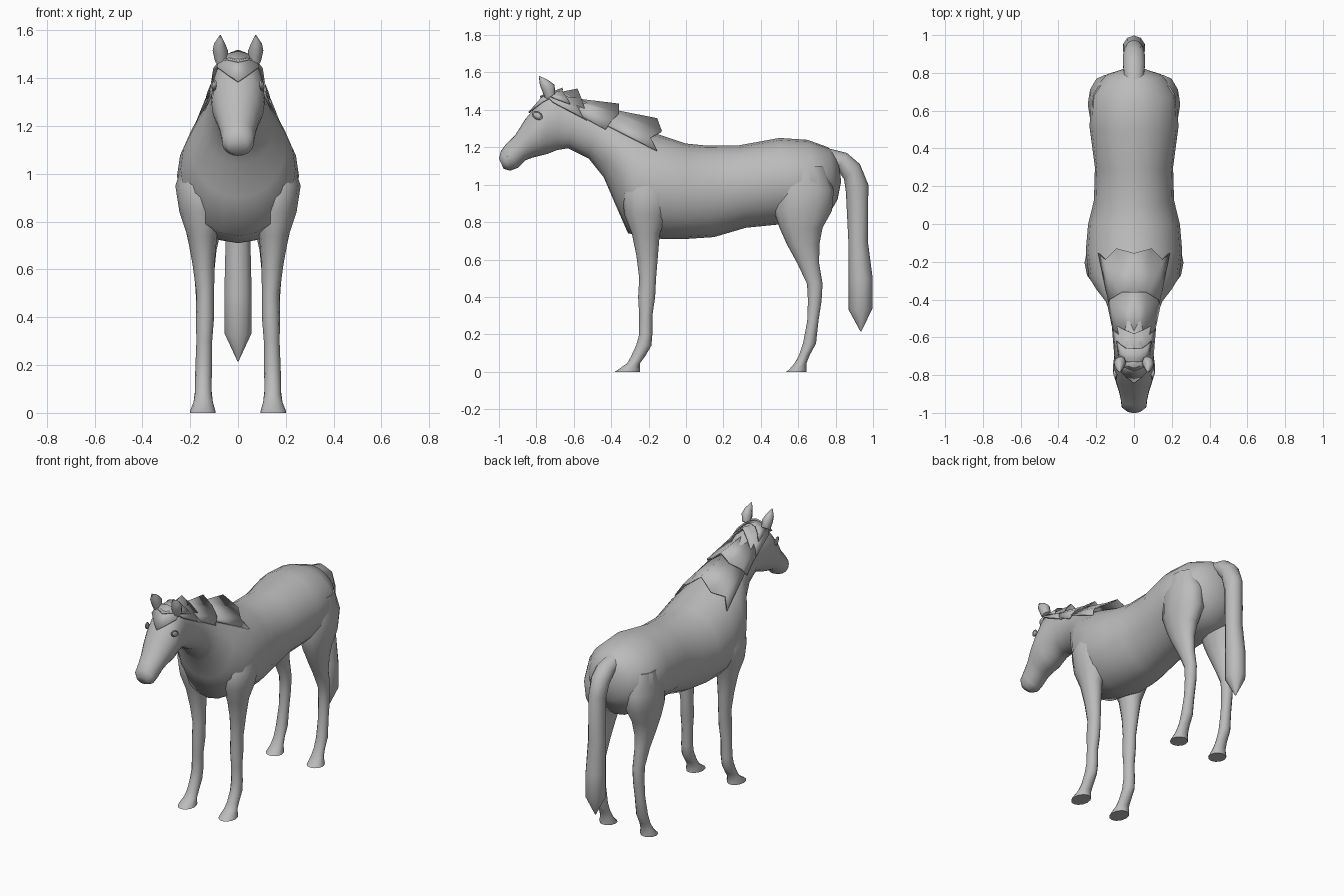
import bpy
import math
from mathutils import Vector

default_cube = bpy.data.objects.get("Cube")
if default_cube:
    bpy.data.objects.remove(default_cube, do_unlink=True)

# One plain grey for the whole animal
grey = bpy.data.materials.new("plain grey")
grey.use_nodes = True
colour = (0.5, 0.5, 0.5, 1)
grey.diffuse_color = colour
grey.node_tree.nodes["Principled BSDF"].inputs["Base Color"].default_value = colour


def add_object(name, verts, faces, smooth_angle=60):
    mesh = bpy.data.meshes.new(name)
    mesh.from_pydata(verts, [], faces)
    mesh.materials.append(grey)
    obj = bpy.data.objects.new(name, mesh)
    bpy.context.collection.objects.link(obj)
    bpy.ops.object.select_all(action="DESELECT")
    obj.select_set(True)
    bpy.context.view_layer.objects.active = obj
    bpy.ops.object.mode_set(mode="EDIT")
    bpy.ops.mesh.select_all(action="SELECT")
    bpy.ops.mesh.normals_make_consistent(inside=False)
    bpy.ops.object.mode_set(mode="OBJECT")
    bpy.ops.object.shade_smooth_by_angle(angle=math.radians(smooth_angle))
    return obj


def loft(name, rings, sides=16, smooth_angle=60):
    """Skin elliptical rings, each given as (centre, first axis, second axis)."""
    verts, faces = [], []
    for centre, u, v in rings:
        for i in range(sides):
            a = math.tau * i / sides
            verts.append(centre + u * math.sin(a) + v * math.cos(a))
    for r in range(len(rings) - 1):
        for i in range(sides):
            a, b = r * sides + i, r * sides + (i + 1) % sides
            faces.append((a, b, b + sides, a + sides))
    faces.append(tuple(range(sides)))
    faces.append(tuple(range(len(verts) - sides, len(verts))))
    return add_object(name, verts, faces, smooth_angle)


def spine_ring(top_y, top_z, low_y, low_z, half_width):
    top, low = Vector((0, top_y, top_z)), Vector((0, low_y, low_z))
    return (top + low) / 2, Vector((half_width, 0, 0)), (top - low) / 2


def level_ring(side, z, front, back, inner, outer):
    centre = Vector((side * (inner + outer) / 2, (front + back) / 2, z))
    return centre, Vector(((outer - inner) / 2, 0, 0)), Vector((0, (back - front) / 2, 0))


# Trunk, neck and head: top point, bottom point, half width
trunk = [
    (.81, 1.15, .83, 1.02, .05), (.76, 1.2, .81, .92, .15),
    (.65, 1.24, .74, .8, .23), (.5, 1.25, .52, .79, .235),
    (.28, 1.21, .32, .77, .207), (.1, 1.21, .15, .72, .212),
    (0, 1.22, 0, .71, .243), (-.15, 1.27, -.13, .71, .255),
    (-.25, 1.3, -.31, .74, .24), (-.31, 1.33, -.38, .9, .2),
    (-.38, 1.37, -.44, 1.04, .15), (-.47, 1.42, -.52, 1.14, .118),
    (-.57, 1.46, -.63, 1.195, .102), (-.67, 1.5, -.69, 1.185, .102),
    (-.74, 1.5, -.74, 1.165, .11), (-.8, 1.42, -.78, 1.155, .11),
    (-.86, 1.35, -.82, 1.145, .095), (-.91, 1.27, -.86, 1.13, .08),
    (-.96, 1.22, -.9, 1.09, .07), (-.99, 1.18, -.94, 1.075, .066),
    (-1, 1.14, -.975, 1.085, .04),
]
loft("body_and_head", [spine_ring(*r) for r in trunk], 20)

# Legs: height, front, back, inner side, outer side
front_leg = [
    (1.08, -.27, -.12, .12, .22), (.95, -.34, -.07, .06, .262),
    (.84, -.33, -.1, .06, .245), (.74, -.29, -.14, .088, .212),
    (.62, -.265, -.15, .098, .19), (.5, -.25, -.16, .1, .174),
    (.4, -.256, -.165, .1, .176), (.3, -.25, -.18, .108, .174),
    (.2, -.25, -.18, .108, .178), (.14, -.267, -.185, .11, .18),
    (.08, -.295, -.22, .11, .18), (.045, -.315, -.247, .105, .186),
    (.01, -.365, -.245, .095, .2), (0, -.38, -.245, .095, .2),
]
hind_leg = [
    (1.1, .54, .74, .1, .22), (.97, .48, .79, .06, .245),
    (.86, .47, .78, .05, .24), (.77, .5, .73, .07, .22),
    (.68, .54, .713, .09, .2), (.58, .595, .712, .1, .182),
    (.47, .647, .73, .105, .175), (.38, .652, .725, .106, .174),
    (.27, .648, .708, .11, .174), (.15, .625, .695, .11, .18),
    (.09, .605, .662, .11, .18), (.045, .58, .644, .105, .186),
    (.01, .55, .645, .095, .2), (0, .535, .645, .095, .2),
]
for side, word in ((1, "left"), (-1, "right")):
    for kind, rows in (("front", front_leg), ("hind", hind_leg)):
        loft(f"{word}_{kind}_leg", [level_ring(side, *r) for r in rows], 12)

# Tail: outer point, inner point, half width
tail = [
    (.74, 1.2, .77, 1.1, .05), (.86, 1.17, .81, 1.08, .06),
    (.93, 1.11, .845, 1.03, .06), (.975, 1, .855, .96, .052),
    (.972, .7, .868, .7, .055), (.998, .5, .87, .5, .06),
    (.998, .34, .87, .33, .06), (.937, .215, .933, .215, .002),
]
loft("tail", [spine_ring(*r) for r in tail], 10, 50)


def mane_lock(name, front, rear):
    """Saddle shaped sheet; rows run from the crest down to the edge."""
    verts, faces = [], []
    for side in (1, -1):
        for row in (front, rear):
            verts += [(side * x, y, z) for x, y, z in row]
    n = len(front)
    for half in (0, 2 * n):
        for i in range(n - 1):
            a = half + i
            faces.append((a, a + 1, a + n + 1, a + n))
    obj = add_object(name, verts, faces, 50)
    weld = obj.modifiers.new("weld", "WELD")
    weld.merge_threshold = 0.0005
    thick = obj.modifiers.new("thickness", "SOLIDIFY")
    thick.thickness = 0.008
    thick.offset = 0


# Mane in three overlapping locks, each lifting toward its ragged rear edge
mane_lock("mane_upper",
          [(0, -.78, 1.47), (.05, -.76, 1.48), (.085, -.73, 1.46), (.1, -.71, 1.44)],
          [(0, -.58, 1.51), (.05, -.56, 1.46), (.09, -.54, 1.4), (.115, -.53, 1.345)])
mane_lock("mane_crown",
          [(0, -.78, 1.47), (.04, -.76, 1.48), (.07, -.72, 1.47), (.08, -.7, 1.46)],
          [(0, -.66, 1.515), (.04, -.66, 1.5), (.07, -.64, 1.47), (.09, -.62, 1.43)])
mane_lock("mane_middle",
          [(0, -.61, 1.46), (.06, -.6, 1.44), (.1, -.57, 1.4), (.112, -.55, 1.36)],
          [(0, -.36, 1.43), (.06, -.36, 1.38), (.125, -.4, 1.34), (.137, -.43, 1.295)])
mane_lock("mane_lower",
          [(0, -.4, 1.4), (.06, -.41, 1.385), (.115, -.44, 1.34), (.132, -.42, 1.315)],
          [(0, -.155, 1.352), (.09, -.13, 1.285), (.15, -.19, 1.25), (.187, -.155, 1.18)])

# Forelock pointing down the brow
mane_lock("forelock",
          [(0, -.73, 1.51), (.045, -.73, 1.5), (.085, -.735, 1.46)],
          [(0, -.84, 1.385), (.045, -.805, 1.415), (.086, -.765, 1.445)])

# Ears: lean, height and size from base to tip
for side, word in ((1, "left"), (-1, "right")):
    ear = [(.07, -.725, 1.47, .026), (.074, -.735, 1.515, .032),
           (.077, -.758, 1.545, .023), (.074, -.785, 1.58, .002)]
    loft(f"{word}_ear", [(Vector((side * x, y, z)), Vector((r, 0, 0)),
                          Vector((0, r, r * .6))) for x, y, z, r in ear], 8)


def bead(name, place, size, tilt, turn):
    bpy.ops.mesh.primitive_uv_sphere_add(segments=12, ring_count=8, location=place)
    obj = bpy.context.object
    obj.name = name
    obj.scale = size
    obj.rotation_euler = (tilt, 0, turn)
    obj.data.materials.append(grey)
    bpy.ops.object.shade_smooth()


def rim(name, place, size, tilt, turn):
    bpy.ops.mesh.primitive_torus_add(major_segments=12, minor_segments=6,
                                     major_radius=1, minor_radius=.2)
    obj = bpy.context.object
    obj.name = name
    obj.data.transform(Vector((0, 0, 1)).rotation_difference((1, 0, 0)).to_matrix().to_4x4())
    obj.location = place
    obj.scale = size
    obj.rotation_euler = (tilt, 0, turn)
    obj.data.materials.append(grey)
    bpy.ops.object.shade_smooth()


# Eyes with lids, and nostrils
for side, word in ((1, "left"), (-1, "right")):
    turn = -side * .25
    eye = (side * .1, -.795, 1.37)
    bead(f"{word}_eye", eye, (.009, .024, .016), -.5, turn)
    rim(f"{word}_eyelid", eye, (.022, .026, .018), -.5, turn)
    rim(f"{word}_nostril", (side * .056, -.965, 1.145), (.018, .012, .014), -.5, -side * .6)
